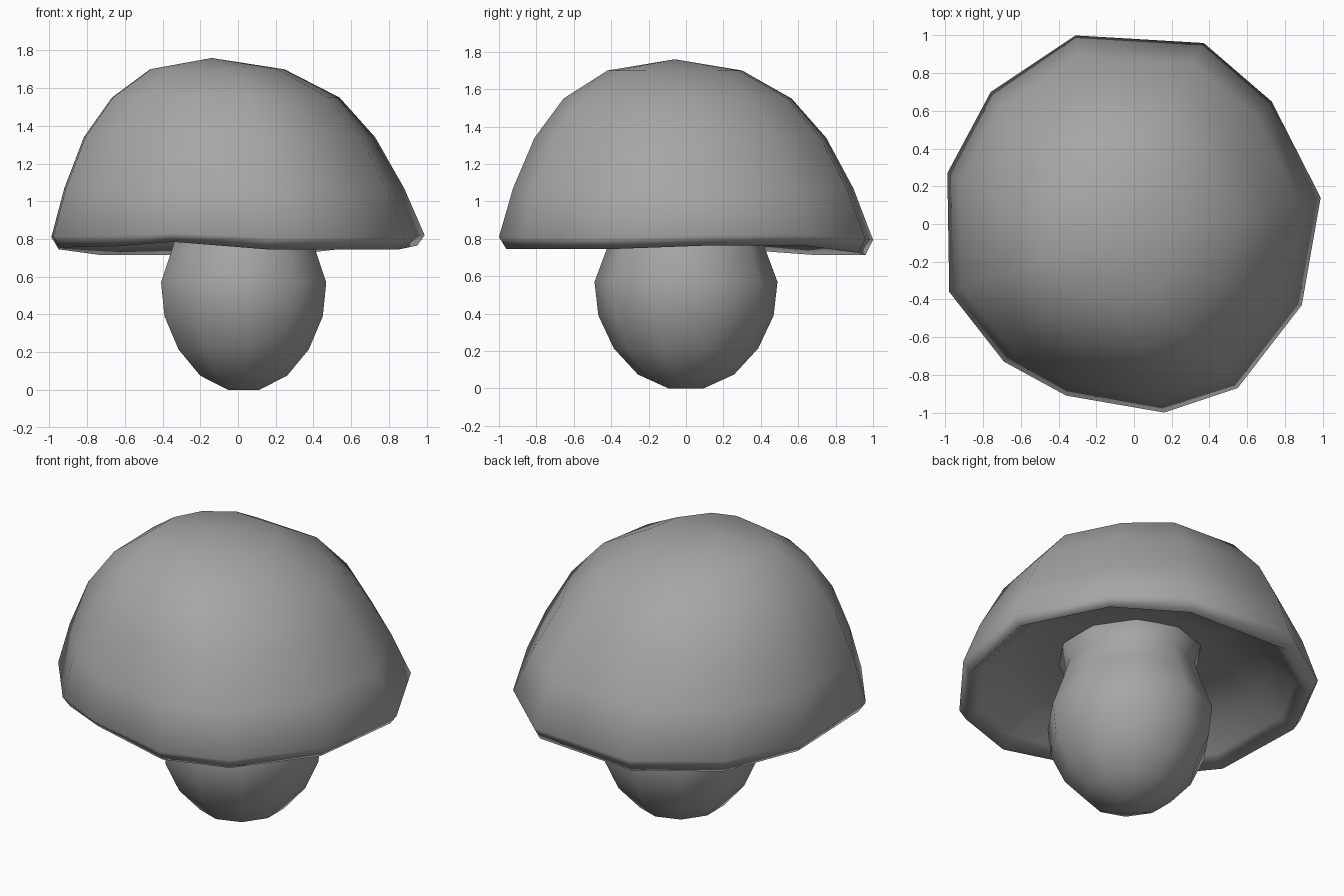
import bpy, bmesh, math

default = bpy.data.objects.get("Cube")
if default:
    bpy.data.objects.remove(default, do_unlink=True)

grey = bpy.data.materials.new("plain grey")
grey.use_nodes = True
colour = (0.38, 0.38, 0.38, 1)
grey.diffuse_color = colour
grey.node_tree.nodes["Principled BSDF"].inputs["Base Color"].default_value = colour


def loft(name, outline, rings, apex=None):
    """Skin scaled copies of an outline; each ring is (scale, cx, cy, z, wave)."""
    bm = bmesh.new()
    loops = [[bm.verts.new((x * s + cx, y * s + cy, z + dz * wave))
              for x, y, dz in outline] for s, cx, cy, z, wave in rings]
    n = len(outline)
    for low, high in zip(loops, loops[1:]):
        for i in range(n):
            j = (i + 1) % n
            bm.faces.new((low[i], low[j], high[j], high[i]))
    bm.faces.new(loops[0][::-1])
    if apex:
        tip = bm.verts.new(apex)
        for i in range(n):
            bm.faces.new((loops[-1][i], loops[-1][(i + 1) % n], tip))
    else:
        bm.faces.new(loops[-1])
    bmesh.ops.recalc_face_normals(bm, faces=bm.faces)
    for face in bm.faces:
        face.smooth = True
    mesh = bpy.data.meshes.new(name)
    bm.to_mesh(mesh)
    bm.free()
    mesh.materials.append(grey)
    obj = bpy.data.objects.new(name, mesh)
    bpy.context.collection.objects.link(obj)
    return obj


# Cap: uneven rim outline (x, y, rim lift), counter-clockwise
rim = [(0.99, 0.14, 0.02), (0.73, 0.65, 0.02), (0.37, 0.96, -0.02),
       (-0.31, 1.0, -0.03), (-0.76, 0.70, -0.03), (-0.99, 0.27, 0.0),
       (-0.98, -0.36, 0.01), (-0.69, -0.73, 0.015), (-0.36, -0.91, 0.04),
       (0.16, -1.0, 0), (0.55, -0.87, 0), (0.89, -0.43, 0)]

# Hollow underside, rolled lip, then dome leaning slightly to one side
cap_rings = [(0.30, 0, 0, 0.98, 0), (0.50, 0, 0, 0.97, 0),
             (0.74, 0, 0, 0.92, 0), (0.88, 0, 0, 0.80, 0.6),
             (0.96, 0, 0, 0.745, 1), (1.0, 0, 0, 0.81, 0.5),
             (0.91, -0.02, -0.015, 1.07, 0), (0.78, -0.045, -0.03, 1.34, 0),
             (0.61, -0.065, -0.045, 1.55, 0), (0.36, -0.11, -0.06, 1.70, 0)]
loft("mushroom_cap", rim, cap_rings, apex=(-0.14, -0.06, 1.76))

# Stalk: bulb with a rounded foot and a narrower neck
sides = 10
bulb = [(0.97 * math.cos(a), 1.03 * math.sin(a), 0)
        for a in (math.tau * (i + 0.5) / sides for i in range(sides))]
stalk_profile = [(0.09, 0.0), (0.25, 0.075), (0.375, 0.215), (0.455, 0.39),
                 (0.475, 0.57), (0.41, 0.75), (0.37, 0.88), (0.42, 1.0)]
loft("mushroom_stalk", bulb,
     [(r, 0.03, 0, z, 0) for r, z in stalk_profile])
